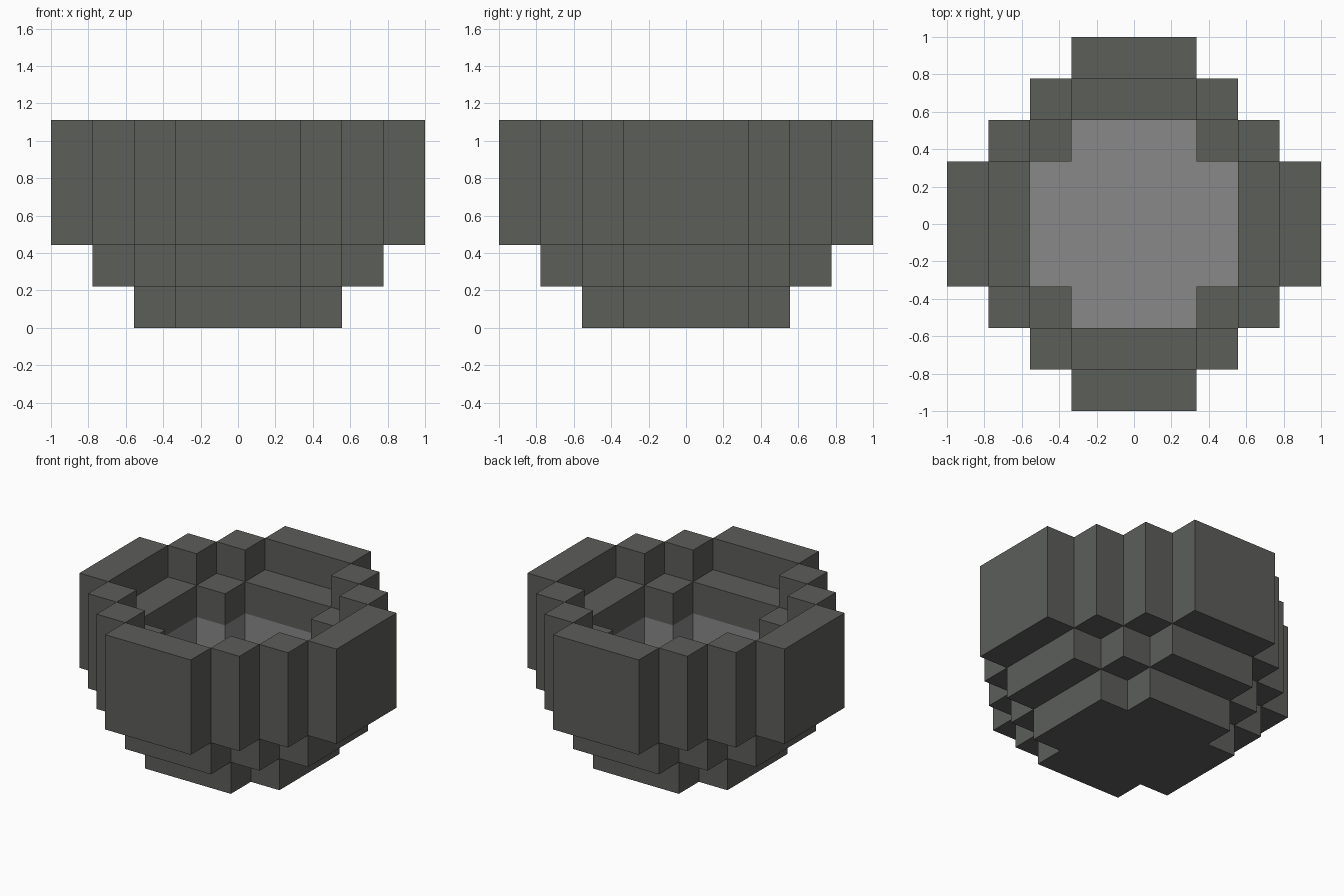
import bpy
import bmesh
from mathutils import Vector

UNIT = 2 / 9          # edge length of one block
REACH = 4             # blocks from the centre to the rim

cube = bpy.data.objects.get("Cube")
if cube:
    bpy.data.objects.remove(cube, do_unlink=True)


def make_material(name, colour):
    mat = bpy.data.materials.new(name)
    mat.use_nodes = True
    mat.diffuse_color = colour
    mat.node_tree.nodes["Principled BSDF"].inputs["Base Color"].default_value = colour
    return mat


stone = make_material("dark grey stone", (0.107, 0.112, 0.102, 1))
grey = make_material("light grey lining", (0.25, 0.25, 0.25, 1))

# Each part: material, first and last ring, first and last layer
PARTS = {
    "foot": (stone, 1, 2, 0, 0),
    "lower_wall": (stone, 3, 3, 1, 1),
    "upper_wall": (stone, 4, 4, 2, 4),
    "inner_ledge": (stone, 3, 3, 3, 3),
    "lining_floor": (grey, 1, 2, 1, 1),
    "lining_wall": (grey, 3, 3, 2, 2),
}


def ring(x, y):
    """Stepped distance from the centre; the middle three blocks stay straight."""
    return 1 + max(abs(x) - 1, 0) + max(abs(y) - 1, 0)


def part_blocks(r0, r1, z0, z1):
    span = range(-REACH, REACH + 1)
    return {(x, y, z) for x in span for y in span for z in range(z0, z1 + 1)
            if r0 <= ring(x, y) <= r1}


blocks = {name: part_blocks(*spec[1:]) for name, spec in PARTS.items()}
filled = set().union(*blocks.values())


def build_part(name, mat, cells):
    """Make the outward faces of the blocks and merge the flat areas."""
    bm = bmesh.new()
    for cell in sorted(cells):
        centre = Vector(cell) + Vector((0, 0, 0.5))
        for axis in range(3):
            for sign in (-1, 1):
                normal = Vector((0, 0, 0))
                normal[axis] = sign
                neighbour = tuple(int(c + n) for c, n in zip(cell, normal))
                if neighbour in filled:
                    continue
                u = Vector((0, 0, 0))
                u[(axis + 1) % 3] = 0.5
                v = normal.cross(u)
                mid = centre + normal / 2
                corners = (mid - u - v, mid + u - v, mid + u + v, mid - u + v)
                bm.faces.new([bm.verts.new(p * UNIT) for p in corners])
    bmesh.ops.remove_doubles(bm, verts=bm.verts[:], dist=0.001)
    bmesh.ops.dissolve_limit(bm, angle_limit=0.01, verts=bm.verts[:], edges=bm.edges[:])
    mesh = bpy.data.meshes.new(name)
    bm.to_mesh(mesh)
    bm.free()
    mesh.materials.append(mat)
    bpy.context.collection.objects.link(bpy.data.objects.new(name, mesh))


for part, spec in PARTS.items():
    build_part(part, spec[0], blocks[part])
